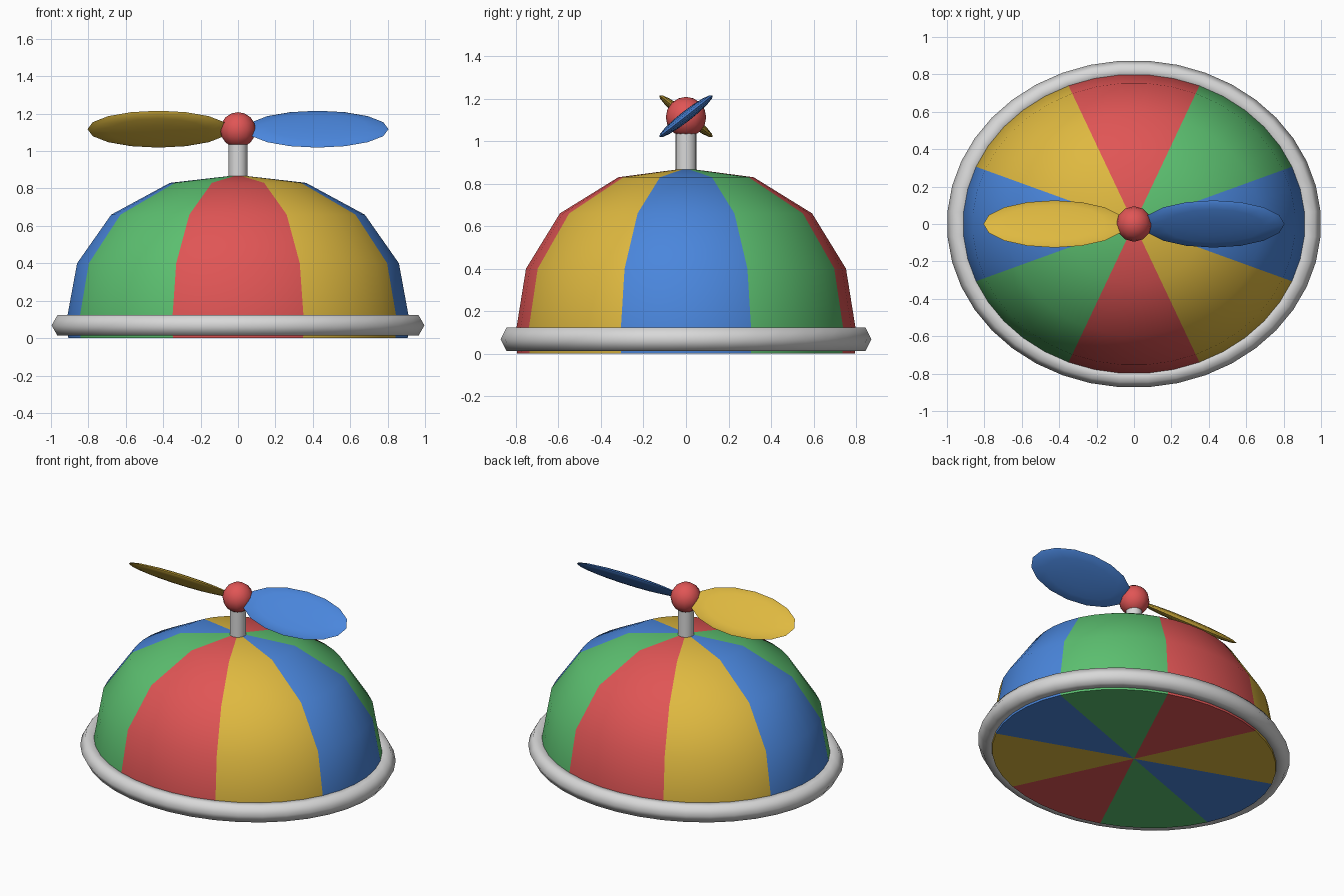
import bpy, bmesh, math
from mathutils import Matrix, Vector

if "Cube" in bpy.data.objects:
    bpy.data.objects.remove(bpy.data.objects["Cube"])

SEG = 40            # sides around the cap, five per panel
SQUASH = 0.875      # the cap is shorter in y than in x


def material(name, hex_code):
    def lin(c):
        return c / 12.92 if c <= 0.04045 else ((c + 0.055) / 1.055) ** 2.4
    m = bpy.data.materials.new(name)
    m.diffuse_color = [lin(int(hex_code[i:i + 2], 16) / 255) for i in (0, 2, 4)] + [1.0]
    m.use_nodes = True
    m.node_tree.nodes["Principled BSDF"].inputs["Base Color"].default_value = m.diffuse_color
    return m


blue = material("blue", "4A86DC")
green = material("green", "5CC070")
red = material("red", "E05555")
yellow = material("yellow", "DFB940")
grey = material("light grey", "D8D8D8")


def finish(name, bm, mats, angle=65):
    bmesh.ops.recalc_face_normals(bm, faces=bm.faces)
    me = bpy.data.meshes.new(name)
    bm.to_mesh(me)
    bm.free()
    for m in mats:
        me.materials.append(m)
    ob = bpy.data.objects.new(name, me)
    bpy.context.collection.objects.link(ob)
    bpy.ops.object.select_all(action='DESELECT')
    bpy.context.view_layer.objects.active = ob
    ob.select_set(True)
    bpy.ops.object.shade_smooth_by_angle(angle=math.radians(angle))
    return ob


def revolve(bm, profile, closed):
    """Rings of (radius, z) points; radius 0 becomes a single pole."""
    rings = []
    for r, z in profile:
        n = SEG if r > 0 else 1
        ring = []
        for i in range(n):
            a = math.radians(22.5) + math.tau * i / SEG
            ring.append(bm.verts.new((r * math.cos(a), r * SQUASH * math.sin(a), z)))
        rings.append(ring)
    pairs = list(zip(rings, rings[1:])) + ([(rings[-1], rings[0])] if closed else [])
    for a, b in pairs:
        for i in range(SEG):
            j = (i + 1) % SEG
            quad = [a[i % len(a)], a[j % len(a)], b[j % len(b)], b[i % len(b)]]
            bm.faces.new(list(dict.fromkeys(quad)))


# Cap dome with closed underside, eight coloured panels by direction
bm = bmesh.new()
revolve(bm, [(0, 0), (0.91, 0), (0.922, 0.08), (0.863, 0.4),
             (0.68, 0.66), (0.365, 0.83), (0, 0.872)], False)
for f in bm.faces:
    c = f.calc_center_median()
    a = math.atan2(c.y / SQUASH, c.x)
    f.material_index = round(a / (math.tau / 8)) % 4
finish("cap_dome", bm, [blue, green, red, yellow])

# Rolled brim with a six-sided section
bm = bmesh.new()
revolve(bm, [(0.937 + 0.063 * math.cos(math.tau * k / 6),
              0.068 + 0.063 * math.sin(math.tau * k / 6)) for k in range(6)], True)
finish("brim", bm, [grey])

# Propeller stem
bm = bmesh.new()
bmesh.ops.create_cone(bm, cap_ends=True, segments=16, radius1=0.05, radius2=0.05,
                      depth=0.22, matrix=Matrix.Translation((0, 0, 0.96)))
finish("propeller_stem", bm, [grey])

# Propeller hub
bm = bmesh.new()
bmesh.ops.create_uvsphere(bm, u_segments=12, v_segments=8, radius=0.095,
                          matrix=Matrix.Translation((0, 0, 1.113)))
finish("propeller_hub", bm, [red])

# Two flattened blades, pitched opposite ways
for name, side, mat in (("right_blade", 1, blue), ("left_blade", -1, yellow)):
    bm = bmesh.new()
    mtx = (Matrix.Translation((side * 0.425, 0, 1.117))
           @ Matrix.Rotation(side * math.radians(38), 4, 'X')
           @ Matrix.Diagonal(Vector((0.38, 0.16, 0.025, 1))))
    bmesh.ops.create_uvsphere(bm, u_segments=16, v_segments=8, radius=1, matrix=mtx)
    finish(name, bm, [mat], 80)
